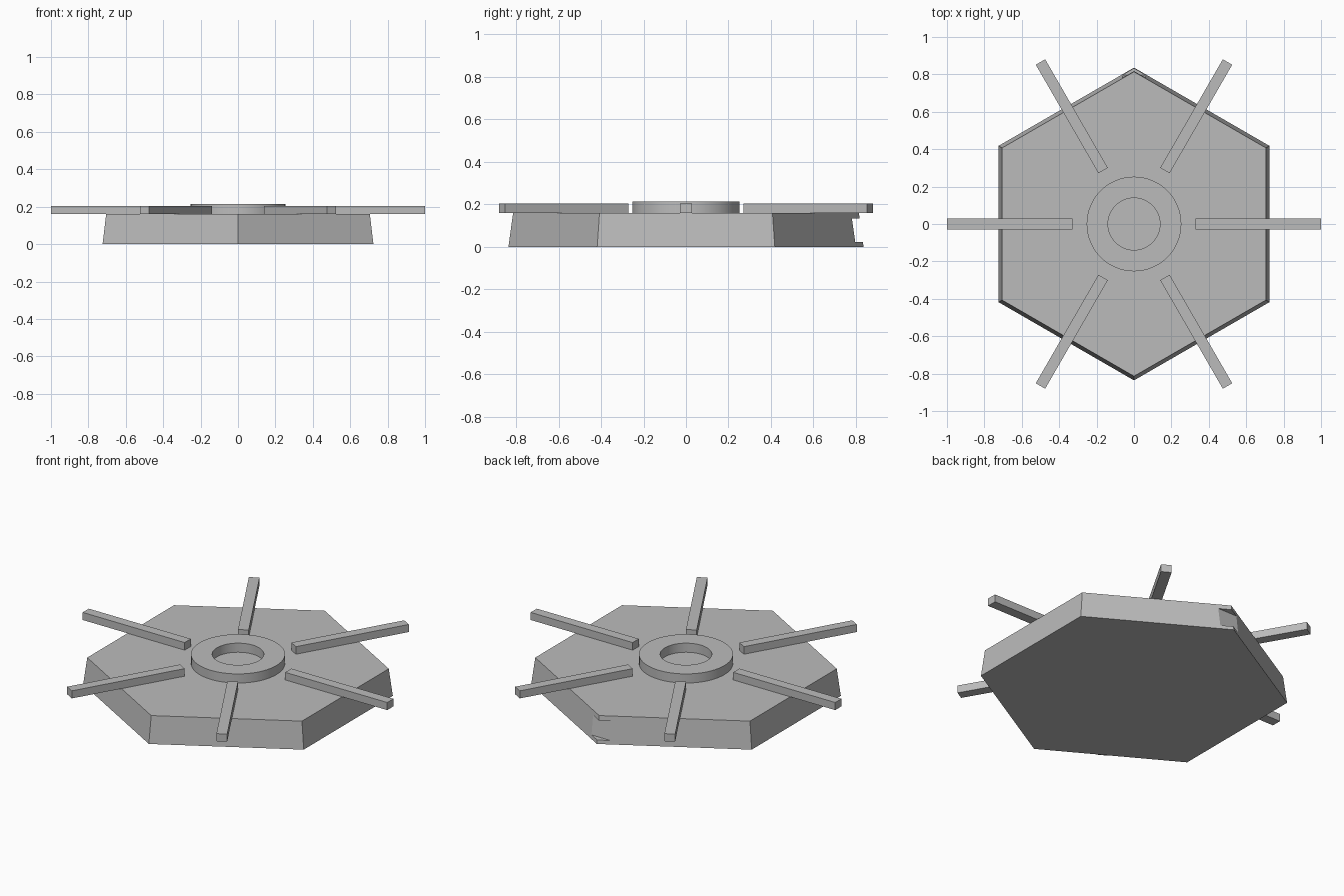
import bpy
import math
from mathutils import Matrix

cube = bpy.data.objects.get("Cube")
if cube:
    bpy.data.objects.remove(cube, do_unlink=True)

# Single flat grey
grey = bpy.data.materials.new("plain_grey")
grey.use_nodes = True
colour = (0.5, 0.5, 0.5, 1)
grey.diffuse_color = colour
grey.node_tree.nodes["Principled BSDF"].inputs["Base Color"].default_value = colour


def add_mesh(name, verts, faces):
    mesh = bpy.data.meshes.new(name)
    mesh.from_pydata(verts, [], faces)
    mesh.materials.append(grey)
    obj = bpy.data.objects.new(name, mesh)
    bpy.context.collection.objects.link(obj)
    return obj


def prism(name, lower, upper, z0, z1):
    """Solid between two matching counter-clockwise outlines."""
    n = len(lower)
    verts = [(x, y, z0) for x, y in lower] + [(x, y, z1) for x, y in upper]
    faces = [tuple(reversed(range(n))), tuple(range(n, 2 * n))]
    faces += [(i, (i + 1) % n, (i + 1) % n + n, i + n) for i in range(n)]
    return add_mesh(name, verts, faces)


def polygon(radius, sides=6):
    turns = [math.pi / 2 + math.tau * i / sides for i in range(sides)]
    return [(radius * math.cos(a), radius * math.sin(a)) for a in turns]


def rectangle(x0, x1, y0, y1):
    return [(x0, y0), (x1, y0), (x1, y1), (x0, y1)]


BASE_TOP = 0.16

# Tapered hexagonal base
base = prism("hexagonal_base", polygon(0.836), polygon(0.814), 0, BASE_TOP)

# Notch across the back corner, its inner wall sloping with the base
cutter = prism("notch_cutter", rectangle(-0.2, 0.2, 0.797, 1),
               rectangle(-0.2, 0.2, 0.781, 1), 0.022, 0.133)
cutter.hide_render = True
cutter.hide_viewport = True
cut = base.modifiers.new("corner_notch", 'BOOLEAN')
cut.operation = 'DIFFERENCE'
cut.solver = 'EXACT'
cut.object = cutter

# Six spokes lying on the base
for i in range(6):
    outline = rectangle(0.33, 1, -0.029, 0.029)
    spoke = prism(f"spoke_{i + 1}", outline, outline, BASE_TOP, 0.205)
    spoke.data.transform(Matrix.Rotation(i * math.tau / 6, 4, 'Z'))

# Raised central ring, made by revolving a rectangular section
SEGMENTS = 64
section = rectangle(0.139, 0.253, BASE_TOP, 0.214)
verts, faces = [], []
for i in range(SEGMENTS):
    a = math.tau * i / SEGMENTS
    verts += [(r * math.cos(a), r * math.sin(a), z) for r, z in section]
    here, there = 4 * i, 4 * ((i + 1) % SEGMENTS)
    for j in range(4):
        k = (j + 1) % 4
        faces.append((here + j, here + k, there + k, there + j))
ring = add_mesh("centre_ring", verts, [tuple(reversed(f)) for f in faces])
bpy.ops.object.select_all(action='DESELECT')
ring.select_set(True)
bpy.context.view_layer.objects.active = ring
bpy.ops.object.shade_smooth_by_angle(angle=math.radians(30))
